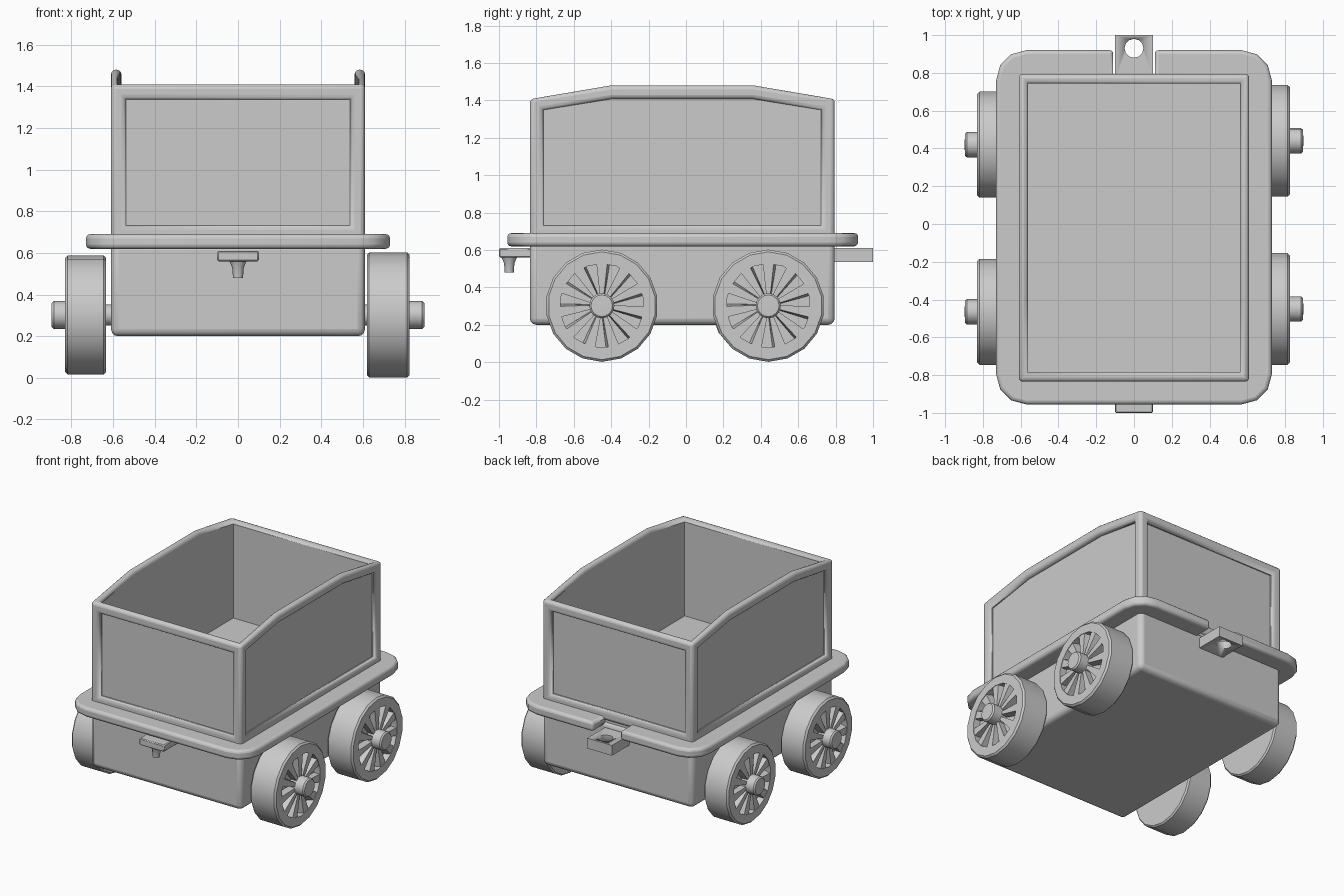
import bpy, bmesh, math
from mathutils import Vector, Matrix

cube = bpy.data.objects.get("Cube")
if cube:
    bpy.data.objects.remove(cube, do_unlink=True)

GREY = (0.6, 0.6, 0.6, 1)
grey = bpy.data.materials.new("plain grey")
grey.use_nodes = True
grey.diffuse_color = GREY
grey.node_tree.nodes["Principled BSDF"].inputs["Base Color"].default_value = GREY


def finish(bm, name, bevel=0, segments=3):
    """Turn a bmesh into a smooth object, rounding its outward edges."""
    bmesh.ops.recalc_face_normals(bm, faces=bm.faces[:])
    bm.normal_update()
    weight = bm.edges.layers.float.new("bevel_weight_edge")
    for e in bm.edges:
        if len(e.link_faces) == 2 and e.calc_face_angle_signed() > 0.6:
            e[weight] = 1
    mesh = bpy.data.meshes.new(name)
    bm.to_mesh(mesh)
    bm.free()
    obj = bpy.data.objects.new(name, mesh)
    bpy.context.collection.objects.link(obj)
    mesh.materials.append(grey)
    if bevel:
        mod = obj.modifiers.new("rounding", 'BEVEL')
        mod.limit_method = 'WEIGHT'
        mod.width, mod.segments = bevel, segments
    bpy.ops.object.select_all(action='DESELECT')
    obj.select_set(True)
    bpy.context.view_layer.objects.active = obj
    bpy.ops.object.shade_smooth_by_angle(angle=math.radians(35))
    return obj


def bridge(bm, a, b):
    """Join two vertex rings of equal length with quads."""
    for i in range(len(a)):
        bm.faces.new((a[i - 1], a[i], b[i], b[i - 1]))


def prism(points, direction):
    """Extrude a flat outline along a direction."""
    bm = bmesh.new()
    a = [bm.verts.new(p) for p in points]
    b = [bm.verts.new(Vector(p) + Vector(direction)) for p in points]
    bm.faces.new(a)
    bm.faces.new(b)
    bridge(bm, a, b)
    bm.normal_update()
    return bm


def box(x0, x1, y0, y1, z0, z1):
    return prism([(x0, y0, z0), (x1, y0, z0), (x1, y1, z0), (x0, y1, z0)],
                 (0, 0, z1 - z0))


def sink(bm, face, margin, depth):
    """Replace a convex face by a frame around a sunken panel."""
    outer = list(face.verts)
    inward = face.normal.copy()
    if inward.dot(face.calc_center_median() - Vector((0, 0, 1))) > 0:
        inward.negate()
    rim = []
    for i, v in enumerate(outer):
        a = (outer[i - 1].co - v.co).normalized()
        b = (outer[(i + 1) % len(outer)].co - v.co).normalized()
        rim.append(bm.verts.new(v.co + (a + b) * margin / a.cross(b).length))
    floor = [bm.verts.new(v.co + inward * depth) for v in rim]
    bm.faces.remove(face)
    bridge(bm, outer, rim)
    bridge(bm, rim, floor)
    bm.faces.new(floor)


def lathe(profile, sides, axis):
    """Spin (radius, height) points around the x or z axis."""
    bm = bmesh.new()
    place = (lambda r, h: (h, 0, r)) if axis == 'X' else (lambda r, h: (r, 0, h))
    verts = [bm.verts.new(place(r, h)) for r, h in profile]
    edges = [bm.edges.new(pair) for pair in zip(verts, verts[1:])]
    spin_axis = (1, 0, 0) if axis == 'X' else (0, 0, 1)
    bmesh.ops.spin(bm, geom=verts + edges, cent=(0, 0, 0), axis=spin_axis,
                   angle=math.tau, steps=sides)
    bmesh.ops.remove_doubles(bm, verts=bm.verts[:], dist=0.0005)
    return bm


# Lower body
W, FRONT, BACK, WALL = 0.61, -0.835, 0.795, 0.05
finish(box(-W, W, FRONT, BACK, 0.2, 0.65), "lower_body", 0.035)

# Open hopper: raised side profile, sunken panels, hollow middle
outline = [(FRONT, 0.66), (BACK, 0.66), (BACK, 1.41), (0.36, 1.48),
           (-0.4, 1.48), (FRONT, 1.41)]
bm = prism([(-W, y, z) for y, z in outline], (2 * W, 0, 0))
top = [f for f in bm.faces
       if abs(f.normal.z) > 0.8 and f.calc_center_median().z > 1]
for f in [f for f in bm.faces if abs(f.normal.z) < 0.1]:
    sink(bm, f, 0.072, 0.03)
rim = sorted({v for f in top for v in f.verts},
             key=lambda v: (v.co.x > 0, v.co.y if v.co.x < 0 else -v.co.y))
bmesh.ops.delete(bm, geom=top, context='FACES')
lip = [bm.verts.new((math.copysign(W - WALL, v.co.x),
                     min(max(v.co.y, FRONT + WALL), BACK - WALL), v.co.z))
       for v in rim]
floor = [bm.verts.new((v.co.x, v.co.y, 0.7)) for v in lip]
bridge(bm, rim, lip)
bridge(bm, lip, floor)
bm.faces.new(floor)
finish(bm, "hopper", 0.022)

# Deck with rounded corners and a slot at the back for the coupling
DX, DF, DB, R = 0.73, -0.955, 0.92, 0.16
ring = []
for cx, cy, start in ((DX - R, DB - R, 0), (R - DX, DB - R, 90),
                      (R - DX, DF + R, 180), (DX - R, DF + R, 270)):
    for step in range(4):
        a = math.radians(start + 30 * step)
        ring.append((cx + R * math.cos(a), cy + R * math.sin(a), 0.62))
    if start == 0:
        ring += [(x, y, 0.62) for x, y in
                 ((0.11, DB), (0.11, 0.78), (-0.11, 0.78), (-0.11, DB))]
finish(prism(ring, (0, 0, 0.07)), "deck", 0.02)

# Front coupling plate and its pin
finish(box(-0.1, 0.1, -1.0, -0.8, 0.56, 0.61), "front_coupling", 0.006, 1)
pin = lathe([(0, 0.48), (0.024, 0.48), (0.028, 0.53), (0.045, 0.57), (0, 0.57)],
            12, 'Z')
bmesh.ops.translate(pin, verts=pin.verts[:], vec=(0, -0.945, 0))
finish(pin, "coupling_pin")

# Back coupling plate with a round hole
plate = finish(box(-0.1, 0.1, 0.76, 1.0, 0.535, 0.61), "back_coupling")
hole = lathe([(0, 0.4), (0.05, 0.4), (0.05, 0.8), (0, 0.8)], 12, 'Z')
bmesh.ops.translate(hole, verts=hole.verts[:], vec=(0, 0.93, 0))
cutter = finish(hole, "hole_cutter")
cutter.hide_render = True
cut = plate.modifiers.new("hole", 'BOOLEAN')
cut.object, cut.operation, cut.solver = cutter, 'DIFFERENCE', 'EXACT'
bpy.context.view_layer.objects.active = plate
bpy.ops.object.modifier_apply(modifier=cut.name)
bpy.data.objects.remove(cutter, do_unlink=True)


def wheel(name, side, y, radius, inner, outer):
    """Dished wheel with broad spokes, hub and axle; x runs outward."""
    rim, dish = 0.75 * radius, outer - 0.05
    center = Vector((0, y, 0.302))

    def put(bm, part):
        for v in bm.verts:
            v.co += center
            v.co.x *= side
        finish(bm, name + part)

    put(lathe([(0, inner), (radius - 0.01, inner), (radius, inner + 0.01),
               (radius, outer - 0.012), (radius - 0.012, outer), (rim, outer),
               (rim, dish), (0, dish)], 18, 'X'), "_wheel")
    put(lathe([(0, 0.58), (0.05, 0.58), (0.05, inner + 0.02),
               (0, inner + 0.02)], 16, 'X'), "_axle")
    put(lathe([(0, dish), (0.067, dish), (0.067, 0.885), (0.058, 0.895),
               (0, 0.897)], 16, 'X'), "_hub")
    spokes = bmesh.new()
    for i in range(11):
        turn = Matrix.Rotation(math.tau * i / 11, 4, 'X')
        # each spoke widens outward and slopes back on one edge
        ends = [[spokes.verts.new(turn @ Vector((x, w * s, r)))
                 for x, s in ((dish - 0.01, -1), (outer - 0.004, -1),
                              (outer - 0.004, 1), (dish - 0.01, 1.5))]
                for r, w in ((0.05, 0.01), (rim + 0.01, 0.03))]
        bridge(spokes, *ends)
        for end in ends:
            spokes.faces.new(end)
    put(spokes, "_spokes")


# Wheels
wheel("front_left", 1, -0.45, 0.3, 0.62, 0.825)
wheel("back_left", 1, 0.44, 0.3, 0.62, 0.825)
wheel("front_right", -1, -0.465, 0.285, 0.635, 0.83)
wheel("back_right", -1, 0.42, 0.285, 0.635, 0.83)
